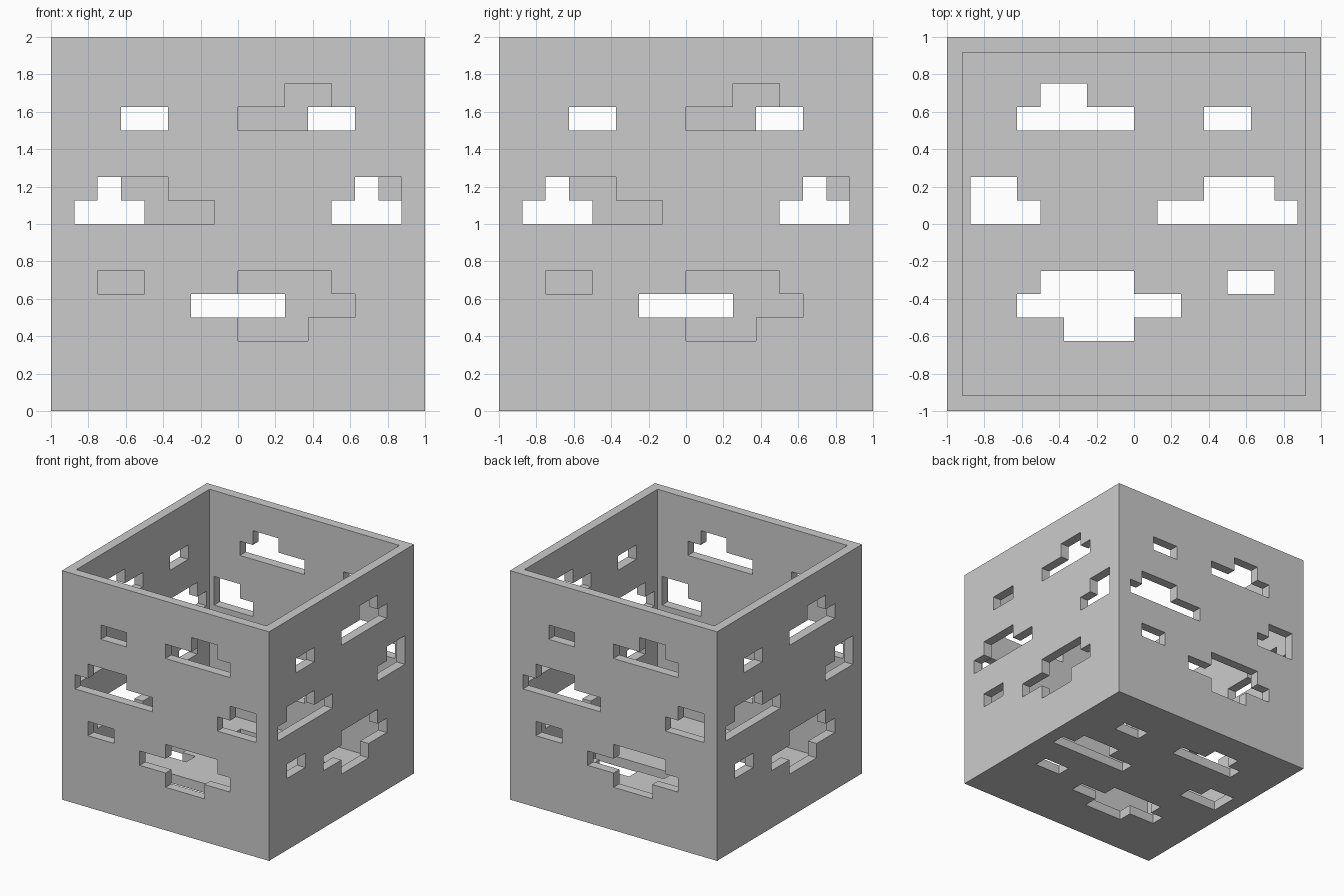
import bpy
import bmesh
from math import radians
from mathutils import Matrix, Vector

default = bpy.data.objects.get("Cube")
if default:
    bpy.data.objects.remove(default, do_unlink=True)

CELLS = 16
STEP = 2 / CELLS
WALL = 0.082

# Cut-outs of one panel: row from the top -> (first column, last column)
HOLES = {
    2: [(10, 11)],
    3: [(3, 4), (8, 12)],
    6: [(2, 4), (13, 14)],
    7: [(1, 6), (12, 14)],
    10: [(2, 3), (8, 11)],
    11: [(6, 12)],
    12: [(8, 10)],
}


def is_hole(row, col):
    return any(a <= col <= b for a, b in HOLES.get(row, []))


def add_panel(bm, matrix):
    """Add a front-facing panel of square cells, turned by the matrix."""
    for row in range(CELLS):
        for col in range(CELLS):
            if is_hole(row, col):
                continue
            u, v = col * STEP - 1, 1 - (row + 1) * STEP
            corners = [(u, v), (u + STEP, v), (u + STEP, v + STEP), (u, v + STEP)]
            bm.faces.new([bm.verts.new(matrix @ Vector((x, -1, z))) for x, z in corners])


# Material
grey = bpy.data.materials.new("plain_grey")
grey.use_nodes = True
colour = (0.6, 0.6, 0.6, 1)
grey.diffuse_color = colour
grey.node_tree.nodes["Principled BSDF"].inputs["Base Color"].default_value = colour

# Four walls and the floor, open at the top
bm = bmesh.new()
for quarter in range(4):
    add_panel(bm, Matrix.Rotation(radians(90 * quarter), 3, "Z"))
add_panel(bm, Matrix.Rotation(radians(180), 3, "Z") @ Matrix.Rotation(radians(90), 3, "X"))
bmesh.ops.remove_doubles(bm, verts=bm.verts, dist=0.001)
bmesh.ops.translate(bm, verts=bm.verts, vec=(0, 0, 1))

mesh = bpy.data.meshes.new("open_box")
bm.to_mesh(mesh)
bm.free()
mesh.materials.append(grey)
box = bpy.data.objects.new("open_box", mesh)
bpy.context.collection.objects.link(box)

# Thickness grows inwards
shell = box.modifiers.new("wall_thickness", "SOLIDIFY")
shell.thickness = WALL
shell.offset = -1
shell.use_even_offset = True
shell.use_quality_normals = True
